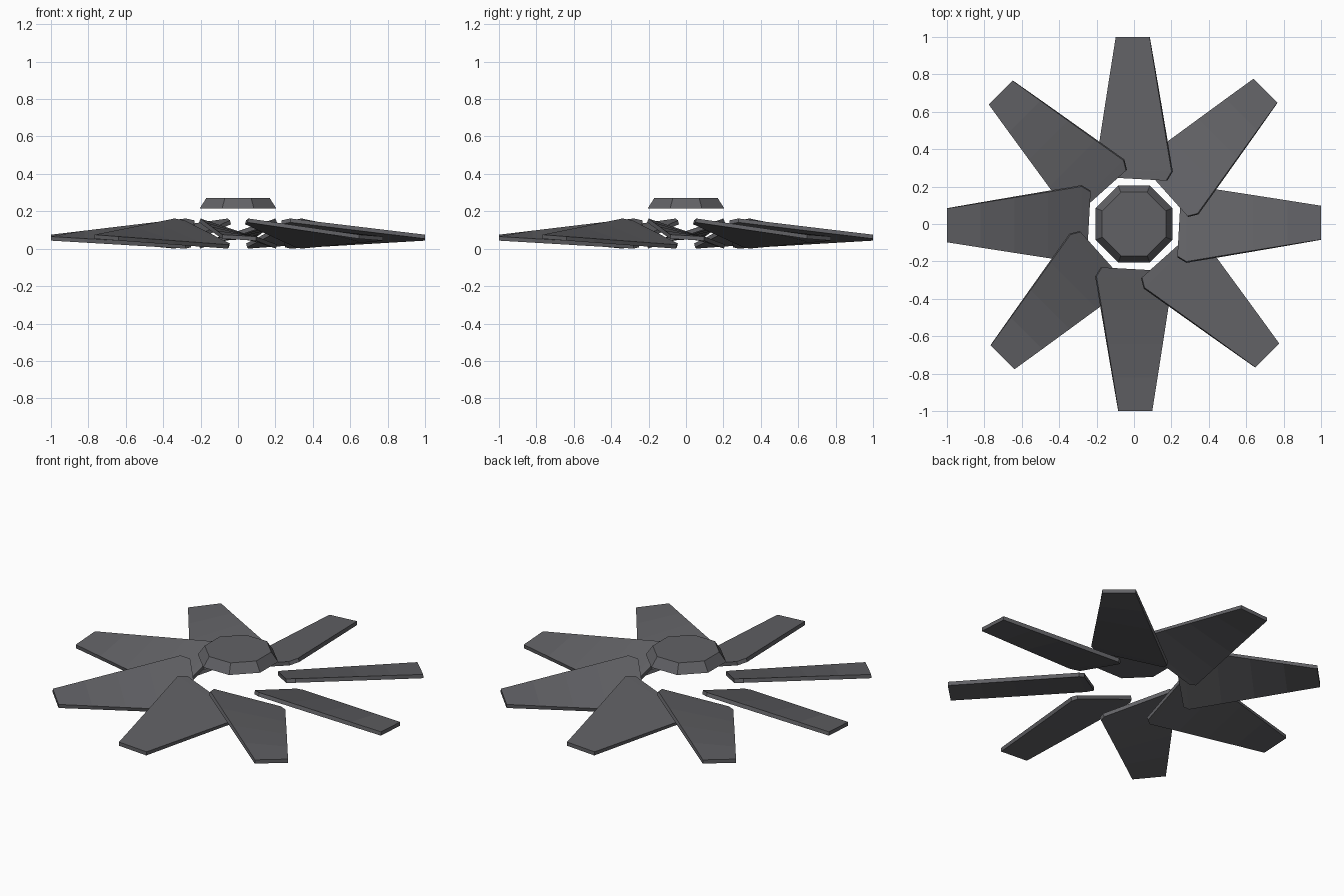
import bpy, bmesh, math
from mathutils import Matrix, Vector

if "Cube" in bpy.data.objects:
    bpy.data.objects.remove(bpy.data.objects["Cube"])

mat = bpy.data.materials.new("dark grey metal")
mat.diffuse_color = (0.12, 0.12, 0.13, 1)
mat.use_nodes = True
mat.node_tree.nodes["Principled BSDF"].inputs["Base Color"].default_value = mat.diffuse_color


def finish(bm, name):
    bmesh.ops.recalc_face_normals(bm, faces=bm.faces[:])
    me = bpy.data.meshes.new(name)
    bm.to_mesh(me)
    bm.free()
    me.materials.append(mat)
    ob = bpy.data.objects.new(name, me)
    bpy.context.collection.objects.link(ob)
    return ob


THICK = 0.022


def blade_mesh():
    # twisted tapering plate: raised edge at -y, lowered edge at +y
    bm = bmesh.new()
    hi_root, hi_tip = Vector((0.28, -0.204, 0.151)), Vector((1.0, -0.084, 0.064))
    lo_root, lo_tip = Vector((0.28, 0.206, 0.011)), Vector((1.0, 0.097, 0.054))
    rows = []
    for i in range(5):
        t = i / 4
        rows.append((hi_root.lerp(hi_tip, t), lo_root.lerp(lo_tip, t)))
    # clipped inner corners
    slope = (lo_root.z - hi_root.z) / (lo_root.y - hi_root.y)

    def root_point(x, y):
        return Vector((x, y, hi_root.z + slope * (y - hi_root.y)))
    rows.insert(0, (root_point(0.232, -0.175), root_point(0.252, 0.187)))

    skins = []
    for side in (1, -1):
        skin = []
        for a, b in rows:
            tilt = math.atan2(a.z - b.z, b.y - a.y)
            off = Vector((0, math.sin(tilt), math.cos(tilt))) * side * THICK / 2
            skin.append((bm.verts.new(a + off), bm.verts.new(b + off)))
        skins.append(skin)
    top, bot = skins
    for k in range(len(rows) - 1):
        for s in skins:
            bm.faces.new((s[k][0], s[k + 1][0], s[k + 1][1], s[k][1]))
        for e in (0, 1):
            bm.faces.new((top[k][e], top[k + 1][e], bot[k + 1][e], bot[k][e]))
    for k in (0, -1):
        bm.faces.new((top[k][0], top[k][1], bot[k][1], bot[k][0]))
    return bm


# ring of eight overlapping blades
for n in range(8):
    bm = blade_mesh()
    bm.transform(Matrix.Rotation(n * math.pi / 4, 4, 'Z'))
    finish(bm, f"fan_blade_{n + 1}")

# octagonal hub cap floating above the ring
bm = bmesh.new()
c = math.cos(math.pi / 8)
bmesh.ops.create_cone(bm, cap_ends=True, segments=8, radius1=0.205 / c,
                      radius2=0.17 / c, depth=0.055)
# turn so flat sides face the axes
v = bm.verts[:][0].co
ang = math.atan2(v.y, v.x)
bm.transform(Matrix.Translation((0, 0, 0.2425)) @ Matrix.Rotation(math.pi / 8 - ang, 4, 'Z'))
finish(bm, "hub_cap")
